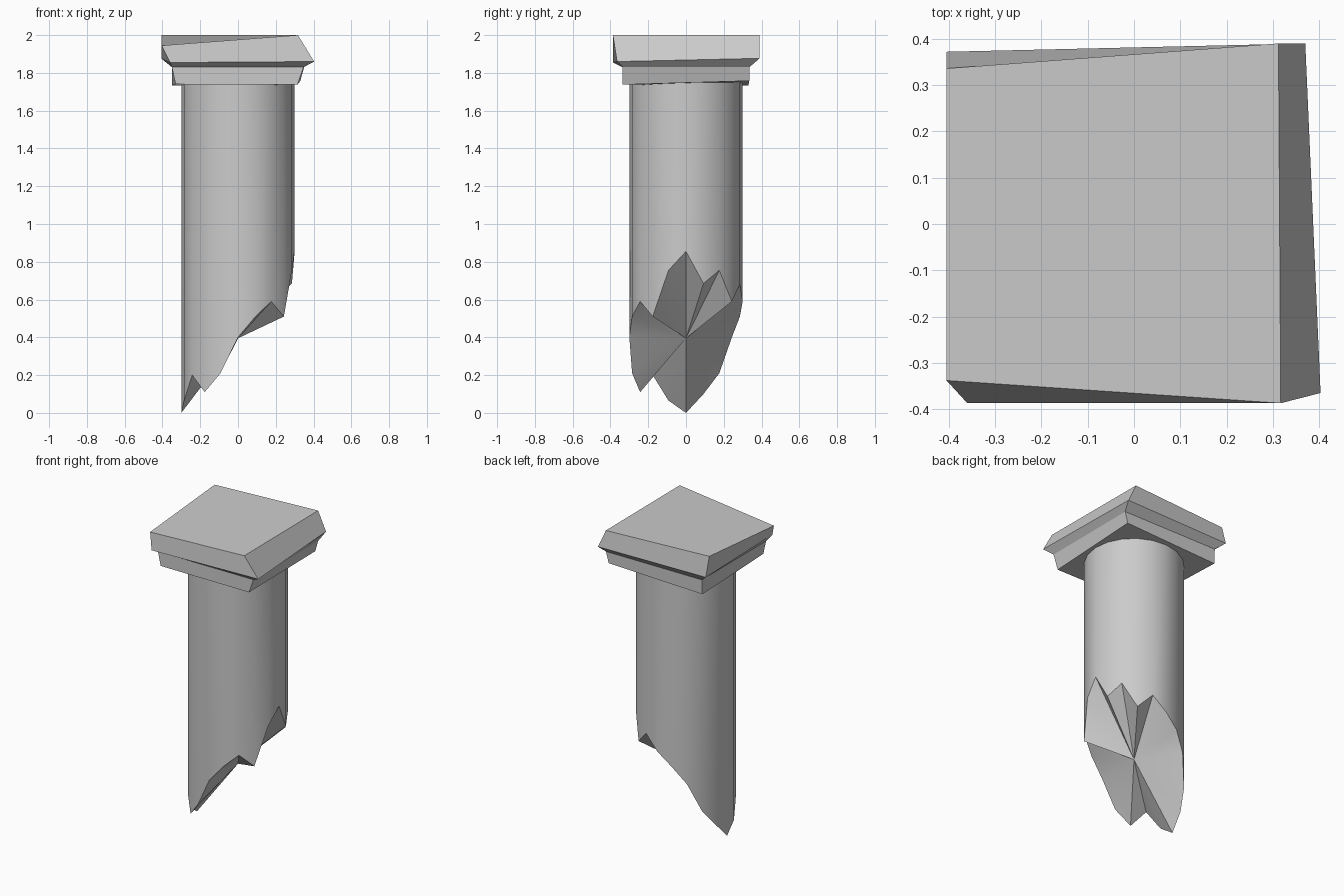
import bpy, math

if "Cube" in bpy.data.objects:
    bpy.data.objects.remove(bpy.data.objects["Cube"])


def make_object(name, verts, faces):
    mesh = bpy.data.meshes.new(name)
    mesh.from_pydata(verts, [], faces)
    mesh.update()
    obj = bpy.data.objects.new(name, mesh)
    bpy.context.collection.objects.link(obj)
    return obj


def bridge(n, low, high):
    """Quads joining two rings of n vertices."""
    return [(low + i, low + (i + 1) % n, high + (i + 1) % n, high + i) for i in range(n)]


# Broken shaft: 20 sides, jagged lower rim starting at +x, going round by +y
R, TOP, SIDES = 0.30, 1.80, 20
rim = [0.855, 0.685, 0.755, 0.59, 0.68, 0.59, 0.51, 0.40, 0.21, 0.10,
       0.0, 0.065, 0.20, 0.11, 0.21, 0.40, 0.51, 0.59, 0.51, 0.755]
circle = [(R * math.cos(math.tau * i / SIDES), R * math.sin(math.tau * i / SIDES))
          for i in range(SIDES)]
verts = [(x, y, z) for (x, y), z in zip(circle, rim)]
verts += [(x, y, TOP) for x, y in circle] + [(0, 0, 0.395)]
faces = bridge(SIDES, 0, SIDES)
faces += [((i + 1) % SIDES, i, 2 * SIDES) for i in range(SIDES)]   # fracture fan
faces.append(tuple(range(SIDES, 2 * SIDES)))
shaft = make_object("broken_shaft", verts, faces)
bpy.context.view_layer.objects.active = shaft
shaft.select_set(True)
bpy.ops.object.shade_smooth_by_angle(angle=math.radians(30))

# Worn square capital: four rings of corners, bottom to top
# (corner order: front left, front right, back right, back left)
rings = [
    [(-0.33, -0.335, 1.74), (0.315, -0.335, 1.738), (0.33, 0.335, 1.758), (-0.35, 0.33, 1.733)],
    [(-0.35, -0.335, 1.83), (0.347, -0.335, 1.83), (0.35, 0.335, 1.83), (-0.35, 0.335, 1.83)],
    [(-0.36, -0.387, 1.855), (0.403, -0.365, 1.86), (0.37, 0.39, 1.877), (-0.405, 0.372, 1.875)],
    [(-0.405, -0.338, 1.945), (0.317, -0.387, 2.0), (0.312, 0.39, 2.0), (-0.405, 0.336, 2.0)],
]
verts = [v for ring in rings for v in ring]
faces = [(3, 2, 1, 0), (12, 13, 14, 15)]
for level in range(3):
    faces += bridge(4, level * 4, level * 4 + 4)
make_object("capital", verts, faces)
